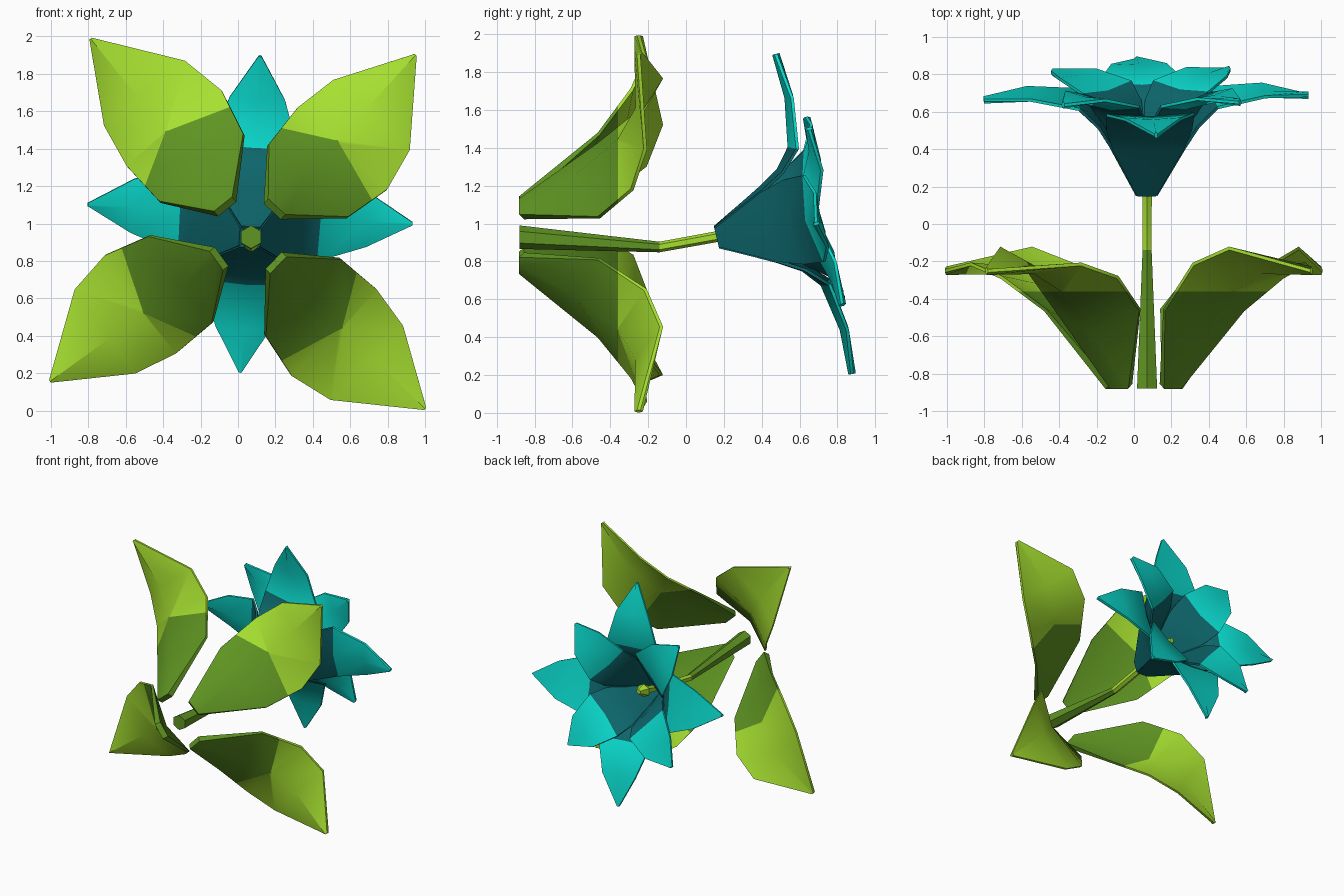
import bpy, bmesh, math
from mathutils import Vector

if "Cube" in bpy.data.objects:
    bpy.data.objects.remove(bpy.data.objects["Cube"])


def material(name, rgb):
    m = bpy.data.materials.new(name)
    m.diffuse_color = (*rgb, 1)
    m.use_nodes = True
    m.node_tree.nodes["Principled BSDF"].inputs["Base Color"].default_value = m.diffuse_color
    return m


LIGHT_GREEN = material("light green", (0.38, 0.74, 0.03))
DARK_GREEN = material("dark green", (0.115, 0.30, 0.016))
LIGHT_TEAL = material("light teal", (0.003, 0.69, 0.60))
DARK_TEAL = material("dark teal", (0.004, 0.135, 0.15))


def finish(bm, name, mats, rule):
    """Colour faces by a rule, shade smooth with sharp edges kept."""
    bmesh.ops.recalc_face_normals(bm, faces=bm.faces)
    for f in bm.faces:
        f.smooth = True
        f.material_index = rule(f)
    me = bpy.data.meshes.new(name)
    bm.to_mesh(me)
    bm.free()
    for m in mats:
        me.materials.append(m)
    me.set_sharp_from_angle(angle=math.radians(40))
    ob = bpy.data.objects.new(name, me)
    bpy.context.collection.objects.link(ob)


def loft(rings):
    """Skin closed rings into a capped solid; faces remember their band."""
    bm = bmesh.new()
    band = bm.faces.layers.int.new("band")
    rows = [[bm.verts.new(p) for p in ring] for ring in rings]
    n = len(rows[0])
    for i in range(len(rows) - 1):
        for j in range(n):
            k = (j + 1) % n
            f = bm.faces.new((rows[i][j], rows[i][k], rows[i + 1][k], rows[i + 1][j]))
            f[band] = i
    bm.faces.new(rows[0])
    end = bm.faces.new(rows[-1])
    end[band] = len(rows) - 2
    return bm, band


def blade(stations, angle, frame, thick, scale=1.0):
    """Leaf or petal. Station: radius, mid height, ccw width, ccw lift, cw width, cw lift."""
    origin, right, up, axis = frame
    c, s = math.cos(math.radians(angle)), math.sin(math.radians(angle))
    rings = []
    for i, (r, a, w1, l1, w2, l2) in enumerate(stations):
        p, q = stations[max(i - 1, 0)], stations[min(i + 1, len(stations) - 1)]
        n = Vector((-(q[1] - p[1]), q[0] - p[0])).normalized() * thick / 2

        def place(w, lift, side):
            # thin rim, full thickness along the midrib
            t = side if w == 0 or i == 0 else side * 0.4
            rr, aa = r * scale + n.x * t, a + lift + n.y * t
            return origin + right * (rr * c - w * s) + up * (rr * s + w * c) + axis * aa

        line = [(w1, l1), (0, 0), (-w2, l2)]
        rings.append([place(w, l, 1) for w, l in line] + [place(w, l, -1) for w, l in line[::-1]])
    return loft(rings)


# Four cupped leaves, dark near the base
leaf = [
    (0.20, -0.868, 0.062, 0.00, 0.062, 0.00),
    (0.43, -0.57, 0.257, 0.11, 0.318, 0.11),
    (0.68, -0.345, 0.275, 0.13, 0.373, 0.06),
    (0.92, -0.245, 0.235, 0.115, 0.32, 0.03),
    (1.317, -0.25, 0.008, 0.00, 0.008, 0.00),
]
leaf_frame = (Vector((0.06, 0, 0.93)), Vector((1, 0, 0)), Vector((0, 0, 1)), Vector((0, 1, 0)))
for k, (angle, scale) in enumerate([(47.5, 1), (128.7, 1.03), (216, 1), (315.6, 1)]):
    bm, _ = blade(leaf, angle, leaf_frame, 0.045, scale)
    bmesh.ops.bisect_plane(bm, geom=bm.verts[:] + bm.edges[:] + bm.faces[:],
                           plane_co=(0, -0.36, 0), plane_no=(0, 1, 0))
    finish(bm, f"leaf_{k + 1}", [DARK_GREEN, LIGHT_GREEN],
           lambda f: int(f.calc_center_median().y > -0.36))

# Bent six-sided stem, running up to a blunt point inside the flower
path = [(-0.88, 0.928, 0.062), (-0.14, 0.876, 0.028), (0.17, 0.932, 0.029),
        (0.40, 0.985, 0.03), (0.46, 1.0, 0.055), (0.53, 1.015, 0.02)]
rings = [[(0.07 + r * math.cos(j * math.pi / 3 + math.pi / 6), y,
           z + r * math.sin(j * math.pi / 3 + math.pi / 6)) for j in range(6)]
         for y, z, r in path]
bm, band = loft(rings)
finish(bm, "stem", [DARK_GREEN, LIGHT_GREEN], lambda f: int(f[band] >= 1))

# Flower: two layers of four petals around a tilted axis
tilt = math.radians(13.4)
ct, st = math.cos(tilt), math.sin(tilt)
flower_frame = (Vector((0.065, 0.17, 0.93)), Vector((1, 0, 0)),
                Vector((0, -st, ct)), Vector((0, ct, st)))


def petal(points):
    return [(r, a, w, lift, w, lift) for r, a, w, lift in points]


outer = petal([(0.04, 0.00, 0.05, 0.0), (0.19, 0.28, 0.19, 0.0), (0.265, 0.40, 0.23, 0.01),
               (0.37, 0.485, 0.235, 0.03), (0.63, 0.53, 0.148, 0.02), (0.87, 0.52, 0.008, 0.0)])


def inner(drop):
    return petal([(0.03, 0.03, 0.04, 0.0), (0.14, 0.30, 0.14, 0.0), (0.20, 0.43, 0.18, 0.01),
                  (0.28, 0.52 - drop / 2, 0.195, 0.03), (0.49, 0.59 - drop, 0.145, 0.025),
                  (0.67, 0.60 - drop, 0.01, 0.0)])


for k in range(4):
    # the two lower inner petals open a little wider
    for layer, shape, start in (("outer", outer, -3.5), ("inner", inner(0.045 * (k > 1)), 41.5)):
        bm, band = blade(shape, start + 90 * k, flower_frame, 0.04)
        finish(bm, f"{layer}_petal_{k + 1}", [DARK_TEAL, LIGHT_TEAL],
               lambda f: int(f[band] >= 3))
